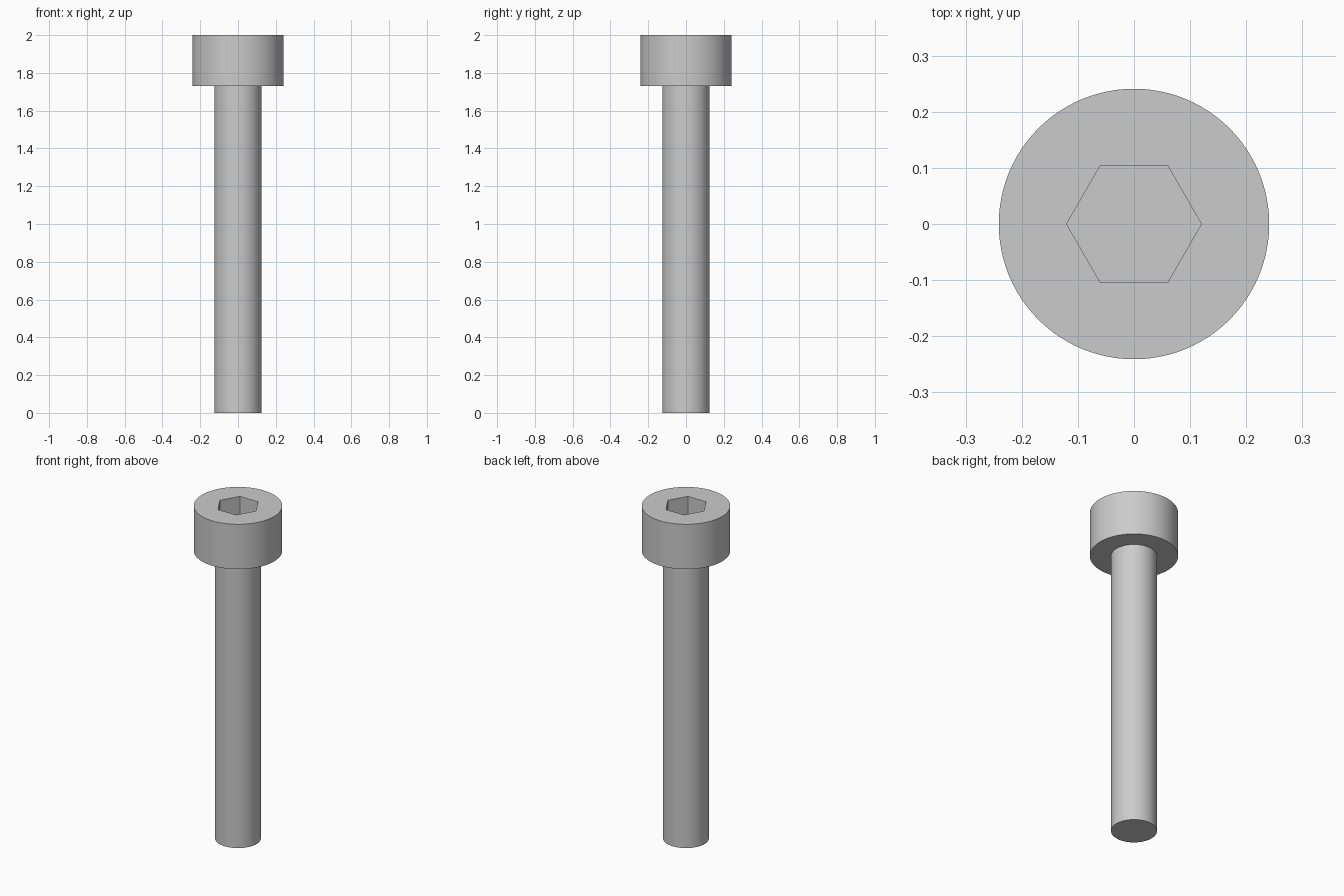
import bpy, bmesh, math

SEGMENTS = 96  # a multiple of six, so the socket corners fall on vertices

default = bpy.data.objects.get("Cube")
if default:
    bpy.data.objects.remove(default)

steel = bpy.data.materials.new("steel_grey")
steel.use_nodes = True
grey = (0.6, 0.6, 0.6, 1)
steel.diffuse_color = grey
steel.node_tree.nodes["Principled BSDF"].inputs["Base Color"].default_value = grey


def circle(radius):
    return lambda angle: radius


def hexagon(apothem):
    sixth = math.pi / 3
    return lambda angle: apothem / math.cos(angle % sixth - sixth / 2)


def loft(name, sections):
    """Skin a capped solid through (outline, height) sections."""
    bm = bmesh.new()
    rings = []
    for outline, z in sections:
        ring = []
        for i in range(SEGMENTS):
            a = math.tau * i / SEGMENTS
            r = outline(a + 1e-9)
            ring.append(bm.verts.new((r * math.cos(a), r * math.sin(a), z)))
        rings.append(ring)
    for low, high in zip(rings, rings[1:]):
        for i in range(SEGMENTS):
            j = (i + 1) % SEGMENTS
            bm.faces.new((low[i], low[j], high[j], high[i]))
    bm.faces.new(rings[0][::-1])
    bm.faces.new(rings[-1])
    bmesh.ops.recalc_face_normals(bm, faces=bm.faces)
    mesh = bpy.data.meshes.new(name)
    bm.to_mesh(mesh)
    bm.free()
    mesh.materials.append(steel)
    obj = bpy.data.objects.new(name, mesh)
    bpy.context.collection.objects.link(obj)
    bpy.ops.object.select_all(action="DESELECT")
    obj.select_set(True)
    bpy.context.view_layer.objects.active = obj
    bpy.ops.object.shade_smooth_by_angle(angle=math.radians(30))
    return obj


# Plain round shank
loft("shank", [(circle(0.125), 0), (circle(0.125), 1.73)])

# Cylindrical head with a hexagonal socket sunk into the top
loft("socket_head", [
    (circle(0.241), 1.73),
    (circle(0.241), 2),
    (hexagon(0.104), 2),
    (hexagon(0.104), 1.86),
])
